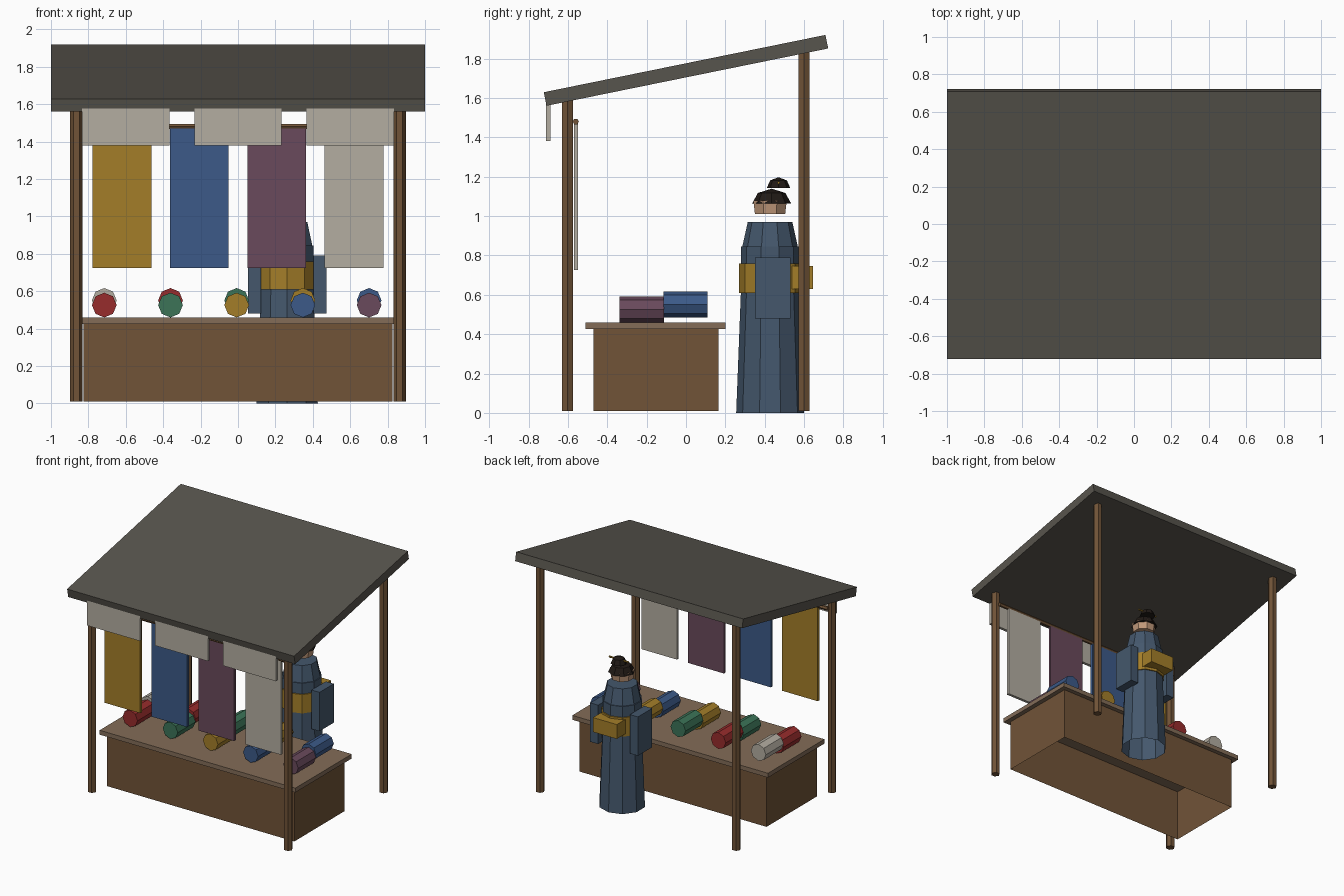
import bpy, bmesh
from math import radians, pi
from mathutils import Matrix

if "Cube" in bpy.data.objects:
    bpy.data.objects.remove(bpy.data.objects["Cube"])


def colour(name, r, g, b):
    m = bpy.data.materials.new(name)
    m.diffuse_color = [(c / 255) ** 2.2 for c in (r, g, b)] + [1]
    m.use_nodes = True
    m.node_tree.nodes["Principled BSDF"].inputs["Base Color"].default_value = m.diffuse_color
    return m


ROOF = colour("roof_grey", 88, 85, 78)
WOOD = colour("wood", 112, 84, 58)
TOP = colour("counter_wood", 130, 108, 88)
RED = colour("red", 150, 48, 48)
GREEN = colour("green", 62, 115, 88)
YELLOW = colour("ochre", 162, 125, 45)
BLUE = colour("blue", 62, 90, 135)
PURPLE = colour("plum", 105, 75, 92)
CREAM = colour("cream", 178, 172, 160)
ROBE = colour("robe_blue", 70, 88, 108)
SKIN = colour("skin", 190, 150, 120)
HAIR = colour("hair", 38, 32, 28)


def finish(name, bm, mat, open_bottom=False):
    if open_bottom:
        bm.normal_update()
        low = min(v.co.z for v in bm.verts)
        flat = [f for f in bm.faces if all(v.co.z < low + 1e-4 for v in f.verts)]
        bmesh.ops.delete(bm, geom=flat, context='FACES_ONLY')
    me = bpy.data.meshes.new(name)
    bm.to_mesh(me)
    bm.free()
    me.materials.append(mat)
    ob = bpy.data.objects.new(name, me)
    bpy.context.collection.objects.link(ob)
    return ob


def box(name, x, y, z, mat, open_bottom=False):
    """Box from (min, max) pairs."""
    bm = bmesh.new()
    bmesh.ops.create_cube(bm, size=1)
    for v in bm.verts:
        v.co = [(a + b) / 2 + c * (b - a) for c, (a, b) in zip(v.co, (x, y, z))]
    return finish(name, bm, mat, open_bottom)


def prism(name, n, r1, r2, length, centre, mat, axis='Z', turn=0, open_bottom=False):
    """n-sided (tapered) cylinder along an axis."""
    bm = bmesh.new()
    bmesh.ops.create_cone(bm, cap_ends=True, segments=n, radius1=r1, radius2=r2, depth=length)
    rot = {'Z': Matrix(), 'X': Matrix.Rotation(pi / 2, 4, 'Y'),
           'Y': Matrix.Rotation(pi / 2, 4, 'X')}[axis]
    bm.transform(Matrix.Translation(centre) @ rot @ Matrix.Rotation(turn, 4, 'Z'))
    return finish(name, bm, mat, open_bottom)


def dome(name, n, r, height, centre, mat):
    """Low half sphere with two rings and an apex."""
    bm = bmesh.new()
    bmesh.ops.create_uvsphere(bm, u_segments=n, v_segments=4, radius=1)
    geom = bm.verts[:] + bm.edges[:] + bm.faces[:]
    cut = bmesh.ops.bisect_plane(bm, geom=geom, plane_co=(0, 0, 0), plane_no=(0, 0, 1),
                                 dist=1e-4, clear_inner=True)
    rim = [e for e in cut['geom_cut'] if isinstance(e, bmesh.types.BMEdge)]
    bmesh.ops.contextual_create(bm, geom=rim)
    bm.transform(Matrix.Translation(centre) @ Matrix.Diagonal((r, r, height, 1)))
    return finish(name, bm, mat)


# sloping roof
roof = box("roof", (-1, 1), (-.73, .73), (-.035, .035), ROOF)
roof.location = (0, 0, 1.74)
roof.rotation_euler.x = radians(11.5)

# hexagonal posts, short in front and tall behind
for label, y, top in (("front", -.602, 1.61), ("back", .6, 1.85)):
    for side, x in (("left", -.864), ("right", .864)):
        prism(f"{label}_{side}_post", 6, .033, .033, top - .01, (x, y, (top + .01) / 2),
              WOOD, turn=pi / 6)

# counter
box("counter_body", (-.825, .825), (-.47, .165), (.01, .43), WOOD, True)
box("counter_top", (-.862, .862), (-.51, .2), (.425, .46), TOP)

# hanging rail with cloths, and the valance under the roof edge
prism("cloth_rail", 6, .016, .016, 1.72, (0, -.56, 1.48), WOOD, 'X')
for i, mat in enumerate((YELLOW, BLUE, PURPLE, CREAM)):
    x = -.62 + i * .4135
    box(f"hanging_cloth_{i + 1}", (x - .157, x + .157), (-.57, -.548), (.725, 1.47), mat)
for i in range(3):
    x = -.6 + i * .6
    box(f"valance_{i + 1}", (x - .233, x + .233), (-.712, -.689), (1.38, 1.58), CREAM)

# fabric rolls, one front and one back per place
rolls = ((RED, CREAM), (GREEN, RED), (YELLOW, GREEN), (BLUE, YELLOW), (PURPLE, BLUE))
for i, (front, back) in enumerate(rolls):
    x = -.715 + i * .354
    prism(f"front_roll_{i + 1}", 8, .066, .066, .224, (x, -.225, .526), front, 'Y')
    prism(f"back_roll_{i + 1}", 8, .066, .066, .224, (x, -.002, .551), back, 'Y')

# seller: robe, sash with knot, sleeves
X, Y = .263, .427
prism("robe_skirt", 10, .172, .148, .62, (X, Y, .31), ROBE, open_bottom=True)
prism("robe_waist", 10, .148, .148, .23, (X, Y, .73), ROBE)
prism("robe_shoulders", 10, .142, .113, .13, (X, Y, .905), ROBE)
prism("sash", 10, .158, .158, .15, (X, Y, .685), YELLOW)
box("sash_knot", (X - .105, X + .105), (.47, .645), (.63, .745), YELLOW)
for side, s in (("left", -1), ("right", 1)):
    a, b = sorted((X + s * .14, X + s * .21))
    box(f"{side}_sleeve", (a, b), (.35, .53), (.48, .79), ROBE)

# head, hair, bun and hairpin
prism("head", 8, .083, .092, .07, (X, Y, 1.045), SKIN, turn=pi / 8)
dome("hair", 8, .099, .075, (X, Y + .008, 1.064), HAIR)
dome("hair_bun", 8, .06, .055, (X, .47, 1.142), HAIR)
prism("hairpin", 6, .007, .007, .17, (X, .47, 1.17), YELLOW, 'X')
